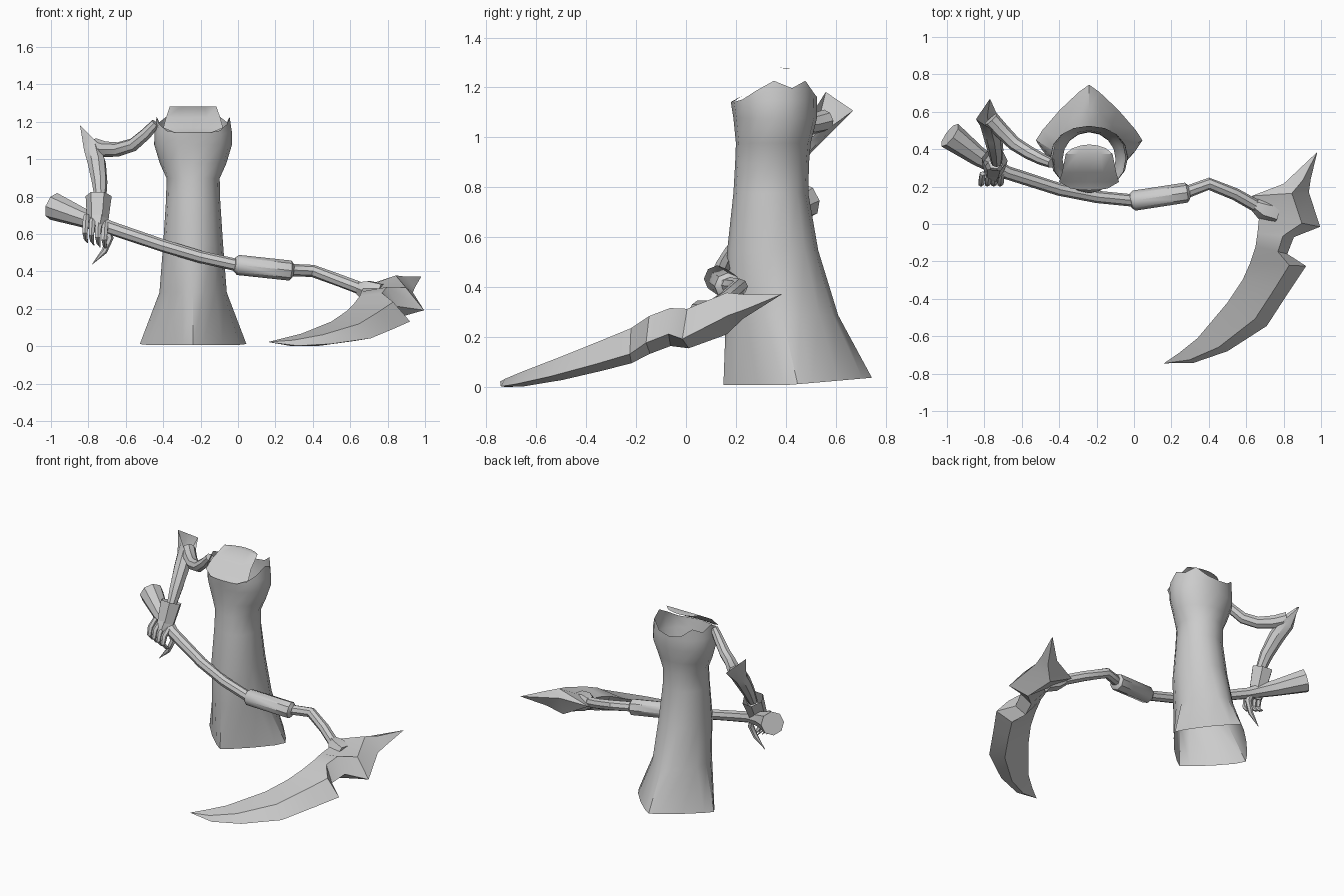
import bpy, bmesh, math
from mathutils import Vector

grey = bpy.data.materials.new("plain grey")
grey.diffuse_color = (0.6, 0.6, 0.6, 1)


def loft(name, rings, cap_start=False, cap_end=False, closed=True, angle=40):
    """Skin a list of equal-length point rings."""
    bm = bmesh.new()
    vs = [[bm.verts.new(p) for p in r] for r in rings]
    n = len(vs[0])
    for a, b in zip(vs, vs[1:]):
        for i in range(n if closed else n - 1):
            j = (i + 1) % n
            bm.faces.new((a[i], a[j], b[j], b[i]))
    if cap_start:
        bm.faces.new(vs[0][::-1])
    if cap_end:
        bm.faces.new(vs[-1])
    bmesh.ops.remove_doubles(bm, verts=bm.verts, dist=0.0005)
    bmesh.ops.recalc_face_normals(bm, faces=bm.faces)
    me = bpy.data.meshes.new(name)
    bm.to_mesh(me)
    bm.free()
    me.materials.append(grey)
    ob = bpy.data.objects.new(name, me)
    bpy.context.collection.objects.link(ob)
    bpy.ops.object.select_all(action='DESELECT')
    ob.select_set(True)
    bpy.context.view_layer.objects.active = ob
    bpy.ops.object.shade_smooth_by_angle(angle=math.radians(angle))
    return ob


def tube_rings(path, sides=8, ref=(0, 0, 1)):
    """Rings around a path of (x, y, z, radius)."""
    pts = [Vector(p[:3]) for p in path]
    rings = []
    for i, p in enumerate(pts):
        d = (pts[min(i + 1, len(pts) - 1)] - pts[max(i - 1, 0)]).normalized()
        u = d.cross(Vector(ref)).normalized()
        v = d.cross(u)
        rings.append([p + path[i][3] * (u * math.cos(t) + v * math.sin(t))
                      for t in [math.tau * k / sides for k in range(sides)]])
    return rings


def tube(name, path, sides=8, ref=(0, 0, 1), caps=(True, True)):
    return loft(name, tube_rings(path, sides, ref), *caps)


# Robe: open tube, diamond at the hem and round at the shoulders
CX, N = -0.24, 16


def spow(v, e):
    return math.copysign(abs(v) ** e, v)


def robe_ring(z, half, front, back, p):
    cy, ry = (front + back) / 2, (back - front) / 2
    ring = []
    for k in range(N):
        t = math.tau * k / N - math.pi / 2
        ring.append(Vector((CX + half * spow(math.cos(t), 2 / p),
                            cy + ry * spow(math.sin(t), 2 / p), z)))
    return ring


robe = [robe_ring(*r) for r in [
    (0.03, 0.285, 0.15, 0.745, 1.15), (0.31, 0.18, 0.16, 0.61, 1.7),
    (0.57, 0.16, 0.165, 0.53, 2), (0.80, 0.145, 0.19, 0.49, 2),
    (0.92, 0.142, 0.197, 0.493, 2), (1.0, 0.178, 0.20, 0.50, 2),
    (1.10, 0.208, 0.19, 0.525, 2.1), (1.17, 0.207, 0.182, 0.525, 2.1),
    (1.2, 0.195, 0.18, 0.525, 2.2)]]
for v in robe[0]:                      # hem lifts towards the back
    v.z += 0.03 * max(0, (v.y - 0.4) / 0.345)
rim_z = [1.165, 1.165, 1.175, 1.21, 1.25, 1.22, 1.25, 1.2, 1.185]
for k, v in enumerate(robe[-1]):       # ragged collar
    v.z = rim_z[min(k, N - k)]
    if min(k, N - k) < 3:
        robe[-2][k].z = 1.15
loft("robe", robe)

# Collar sheet rising from the front of the robe
loft("collar_sheet", [[(CX + s * w, y + c * abs(s) ** 2, z) for s in (-1, -.5, 0, .5, 1)]
                      for w, y, z, c in [(0.10, 0.18, 1.165, 0.01), (0.16, 0.225, 1.19, 0),
                                         (0.145, 0.275, 1.245, 0), (0.125, 0.375, 1.303, 0),
                                         (0.09, 0.425, 1.297, -0.02)]], closed=False)

# Upper arm
tube("upper_arm", [(-0.44, 0.325, 1.215, 0.026), (-0.49, 0.345, 1.16, 0.032),
                   (-0.56, 0.38, 1.10, 0.036), (-0.64, 0.43, 1.075, 0.038),
                   (-0.71, 0.50, 1.075, 0.042), (-0.765, 0.56, 1.09, 0.045)])

# Forearm, flaring into a pointed open sleeve at the elbow
forearm = tube_rings([(-0.775, 0.54, 1.07, 0.05), (-0.755, 0.47, 1.0, 0.05),
                      (-0.74, 0.39, 0.90, 0.042), (-0.735, 0.33, 0.80, 0.03)], 8)
A, B = Vector((-0.845, 0.56, 1.205)), Vector((-0.77, 0.67, 1.13))
C, D = Vector((-0.725, 0.57, 1.06)), Vector((-0.75, 0.50, 1.11))
quad = [A, (A + B) / 2, B, (B + C) / 2, C, (C + D) / 2, D, (D + A) / 2]
best = min(((s, o) for s in (1, -1) for o in range(8)), key=lambda so: sum(
    (quad[(so[0] * k + so[1]) % 8] - forearm[0][k]).length_squared for k in range(8)))
loft("forearm", [[quad[(best[0] * k + best[1]) % 8] for k in range(8)]] + forearm, cap_end=True)

# Cuff and hand
tube("cuff", [(-0.745, 0.345, 0.825, 0.07), (-0.75, 0.295, 0.70, 0.058)], 6, caps=(False, False))
tube("palm", [(-0.745, 0.325, 0.77, 0.035), (-0.75, 0.29, 0.70, 0.055),
              (-0.755, 0.26, 0.65, 0.045)], 6)
for i in range(4):
    x = -0.81 + 0.034 * i
    z = -0.012 * i
    tube(f"finger_{i + 1}", [(x, 0.27, 0.72 + z, 0.016), (x - 0.005, 0.225, 0.68 + z, 0.019),
                             (x - 0.008, 0.215, 0.63 + z, 0.016), (x - 0.004, 0.24, 0.60 + z, 0.012),
                             (x + 0.006, 0.28, 0.575 + z, 0.002)], 6, ref=(1, 0, 0))
tube("thumb", [(-0.715, 0.29, 0.68, 0.02), (-0.685, 0.28, 0.60, 0.02),
               (-0.715, 0.27, 0.53, 0.016), (-0.78, 0.265, 0.46, 0.001)], 6, ref=(0, 1, 0))

# Scythe handle with flared butt, grip and bent neck
tube("handle", [(-0.985, 0.475, 0.77, 0.075), (-0.83, 0.36, 0.71, 0.052),
                (-0.68, 0.275, 0.655, 0.036), (-0.4, 0.185, 0.56, 0.034),
                (-0.2, 0.145, 0.50, 0.033), (0.0, 0.125, 0.455, 0.033)], caps=(True, False))
tube("grip", [(-0.02, 0.12, 0.46, 0.036), (0.0, 0.125, 0.457, 0.054),
              (0.28, 0.168, 0.427, 0.054), (0.295, 0.17, 0.425, 0.036)])
tube("neck", [(0.28, 0.17, 0.43, 0.033), (0.40, 0.215, 0.425, 0.033),
              (0.54, 0.16, 0.375, 0.033), (0.70, 0.07, 0.315, 0.034)])

# Scythe blade: kite sections from inner edge, outer edge and half thickness
stations = [((0.16, -0.745, 0.045), (0.16, -0.745, 0.045), 0),
            ((0.24, -0.69, 0.065), (0.32, -0.742, 0.025), 0.018),
            ((0.34, -0.61, 0.09), (0.50, -0.68, 0.035), 0.032),
            ((0.50, -0.42, 0.155), (0.71, -0.545, 0.065), 0.05),
            ((0.58, -0.30, 0.21), (0.83, -0.36, 0.115), 0.065),
            ((0.62, -0.21, 0.25), (0.92, -0.225, 0.155), 0.075),
            ((0.65, -0.12, 0.29), (0.82, -0.16, 0.2), 0.08),
            ((0.66, -0.05, 0.315), (0.855, -0.07, 0.235), 0.08),
            ((0.67, 0.05, 0.335), (0.995, -0.015, 0.215), 0.085),
            ((0.63, 0.15, 0.33), (0.935, 0.17, 0.31), 0.085),
            ((0.80, 0.215, 0.365), (0.945, 0.24, 0.335), 0.05),
            ((0.98, 0.385, 0.395), (0.98, 0.385, 0.395), 0)]
rings = []
for a, b, h in stations:
    a, b = Vector(a), Vector(b)
    rings.append([a, a.lerp(b, 0.7) + Vector((0, 0, h)), b, a.lerp(b, 0.6) - Vector((0, 0, h))])
loft("blade", rings, angle=30)
tube("blade_collar", [(0.645, 0.105, 0.335, 0.036), (0.69, 0.08, 0.32, 0.06),
                      (0.76, 0.06, 0.30, 0.065)], 6)

# Rest the model on the ground
bpy.context.view_layer.update()
low = min(v.co.z for o in bpy.data.objects for v in o.data.vertices)
for o in bpy.data.objects:
    o.location.z -= low
